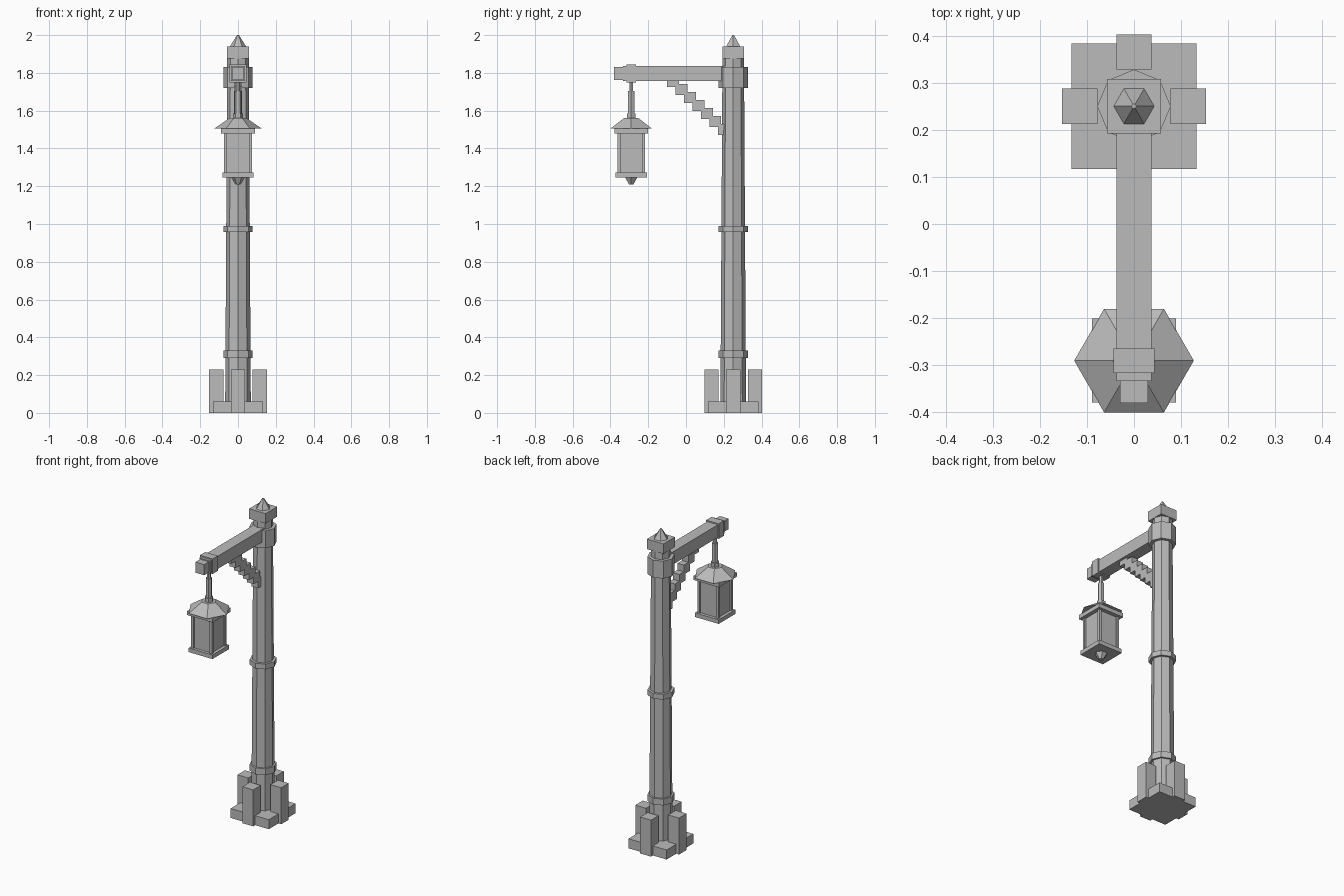
import bpy, bmesh, math
from mathutils import Vector

if "Cube" in bpy.data.objects:
    bpy.data.objects.remove(bpy.data.objects["Cube"])

grey = bpy.data.materials.new("plain grey")
grey.diffuse_color = (0.5, 0.5, 0.5, 1)
grey.use_nodes = True
grey.node_tree.nodes["Principled BSDF"].inputs["Base Color"].default_value = grey.diffuse_color

POST_Y = 0.25    # post axis
LAMP_Y = -0.29   # lantern axis


def finish(name, bm):
    bmesh.ops.recalc_face_normals(bm, faces=bm.faces)
    me = bpy.data.meshes.new(name)
    bm.to_mesh(me)
    bm.free()
    me.materials.append(grey)
    ob = bpy.data.objects.new(name, me)
    bpy.context.collection.objects.link(ob)


def box(name, x, y, z):
    """Box from (min, max) ranges."""
    bm = bmesh.new()
    bmesh.ops.create_cube(bm, size=1)
    for v in bm.verts:
        v.co = Vector([r[0] if c < 0 else r[1] for c, r in zip(v.co, (x, y, z))])
    finish(name, bm)


def square(name, cx, cy, half, z0, z1):
    box(name, (cx - half, cx + half), (cy - half, cy + half), (z0, z1))


def prism(name, cy, sides, profile):
    """Faceted turned part from (radius, z) rings, with a corner on the x axis."""
    bm = bmesh.new()
    rings = []
    for r, z in profile:
        rings.append([bm.verts.new((r * math.cos(2 * math.pi * i / sides),
                                    cy + r * math.sin(2 * math.pi * i / sides), z))
                      for i in range(sides)])
    for a, b in zip(rings, rings[1:]):
        for i in range(sides):
            j = (i + 1) % sides
            bm.faces.new((a[i], a[j], b[j], b[i]))
    bm.faces.new(rings[0][::-1])
    bm.faces.new(rings[-1])
    finish(name, bm)


# Base slab with four upright blocks
square("base_slab", 0, POST_Y, 0.133, 0, 0.06)
for name, dx, dy in (("right", 1, 0), ("left", -1, 0), ("back", 0, 1), ("front", 0, -1)):
    square("base_block_" + name, dx * 0.115, POST_Y + dy * 0.115, 0.0375, 0, 0.23)

# Tapered octagonal post with collars
prism("post", POST_Y, 8, [(0.068, 0.03), (0.057, 1.88)])
for name, z0, z1 in (("lower", 0.29, 0.33), ("middle", 0.957, 0.99), ("upper", 1.72, 1.83)):
    prism("collar_" + name, POST_Y, 8, [(0.078, z0), (0.078, z1)])

# Post cap and finial
square("post_cap", 0, POST_Y, 0.0575, 1.877, 1.94)
prism("finial", POST_Y, 6, [(0.043, 1.94), (0.005, 2.0)])

# Arm, sleeve and tip
box("arm", (-0.037, 0.037), (-0.333, POST_Y), (1.757, 1.837))
box("arm_sleeve", (-0.044, 0.044), (-0.316, -0.264), (1.75, 1.845))
box("arm_tip", (-0.03, 0.03), (-0.38, -0.32), (1.763, 1.83))

# Stepped brace under the arm
for i in range(7):
    y, z = -0.10 + i * 0.0447, 1.725 - i * 0.0425
    box("brace_step_%d" % (i + 1), (-0.022, 0.022), (y, y + 0.063), (z, z + 0.06))

# Hanger
prism("hanger_pin", LAMP_Y, 6, [(0.012, 1.69), (0.012, 1.76)])
prism("hanger_rod", LAMP_Y, 6, [(0.019, 1.56), (0.019, 1.705)])
prism("hanger_collar", LAMP_Y, 6, [(0.026, 1.55), (0.026, 1.585)])

# Lantern
prism("lantern_roof", LAMP_Y, 6, [(0.127, 1.505), (0.045, 1.56)])
square("lantern_top_plate", 0, LAMP_Y, 0.089, 1.48, 1.506)
square("lantern_pane", 0, LAMP_Y, 0.064, 1.26, 1.49)
for sx in (-1, 1):
    for sy in (-1, 1):
        square("lantern_corner_bar", sx * 0.065, LAMP_Y + sy * 0.065, 0.008, 1.26, 1.49)
square("lantern_bottom_plate", 0, LAMP_Y, 0.083, 1.246, 1.272)
prism("lantern_drop", LAMP_Y, 6, [(0.014, 1.21), (0.037, 1.247)])
